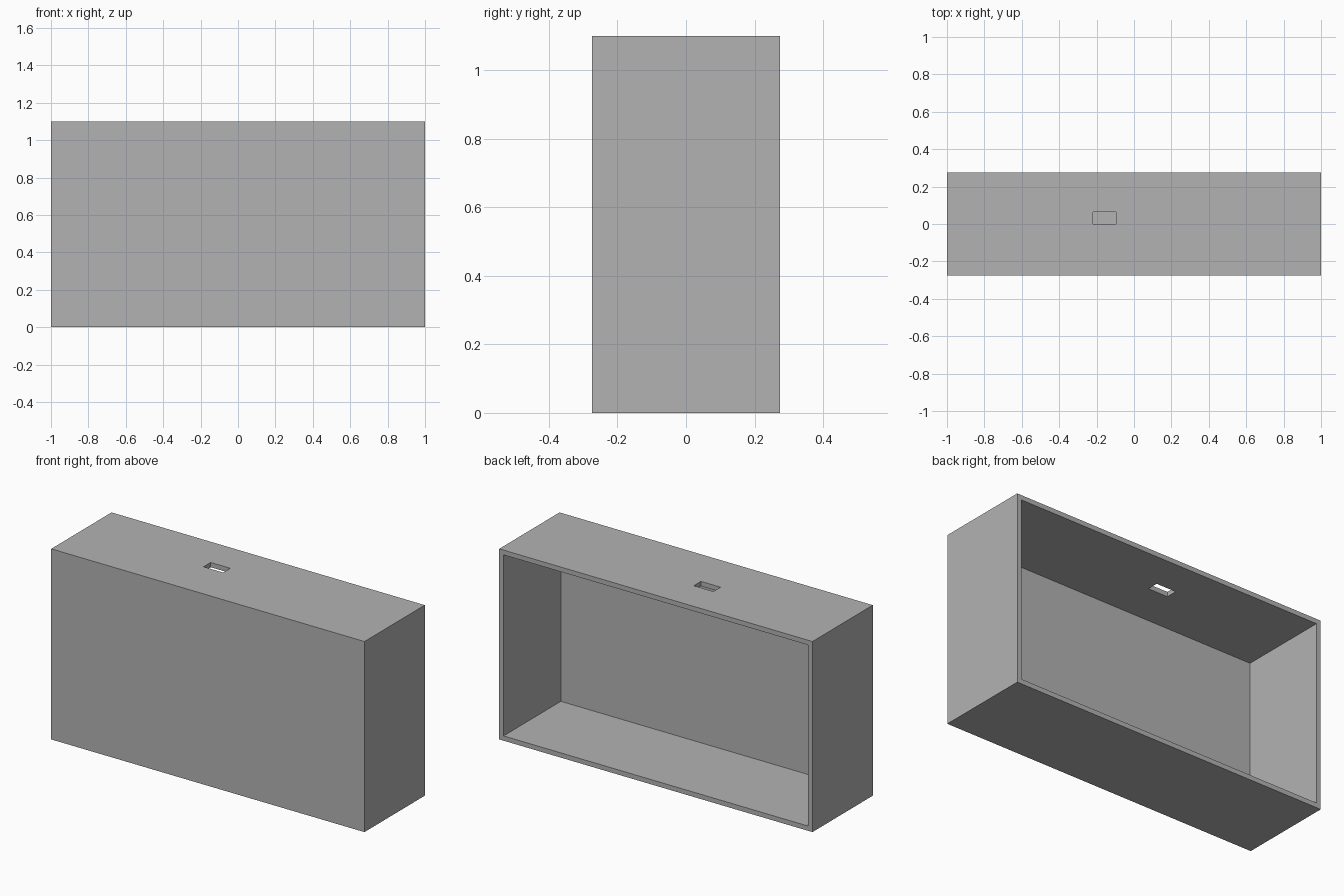
import bpy

default = bpy.data.objects.get("Cube")
if default:
    bpy.data.objects.remove(default, do_unlink=True)

WIDTH, DEPTH, HEIGHT, WALL = 2.0, 0.55, 1.1, 0.0275

grey = bpy.data.materials.new("plain grey")
grey.use_nodes = True
colour = (0.45, 0.45, 0.45, 1)
grey.diffuse_color = colour
grey.node_tree.nodes["Principled BSDF"].inputs["Base Color"].default_value = colour


def box(name, low, high):
    """Box spanning two opposite corners."""
    centre = [(a + b) / 2 for a, b in zip(low, high)]
    bpy.ops.mesh.primitive_cube_add(size=1, location=centre)
    ob = bpy.context.object
    ob.name = name
    ob.scale = [b - a for a, b in zip(low, high)]
    bpy.ops.object.transform_apply(location=True, rotation=False, scale=True)
    ob.data.materials.append(grey)
    return ob


def cut(target, cutter):
    """Subtract the cutter from the target and discard it."""
    mod = target.modifiers.new(cutter.name, 'BOOLEAN')
    mod.operation = 'DIFFERENCE'
    mod.solver = 'EXACT'
    mod.object = cutter
    bpy.context.view_layer.objects.active = target
    bpy.ops.object.modifier_apply(modifier=mod.name)
    bpy.data.objects.remove(cutter, do_unlink=True)


# Outer shell
x, y = WIDTH / 2, DEPTH / 2
shell = box("box_housing", (-x, -y, 0), (x, y, HEIGHT))

# Hollow interior, open at the back
cut(shell, box("interior_cutter", (-x + WALL, -y + WALL, WALL),
               (x - WALL, y + 0.1, HEIGHT - WALL)))

# Small rectangular slot through the top panel
cut(shell, box("slot_cutter", (-0.22, 0.0, HEIGHT - 0.1),
               (-0.095, 0.065, HEIGHT + 0.1)))
